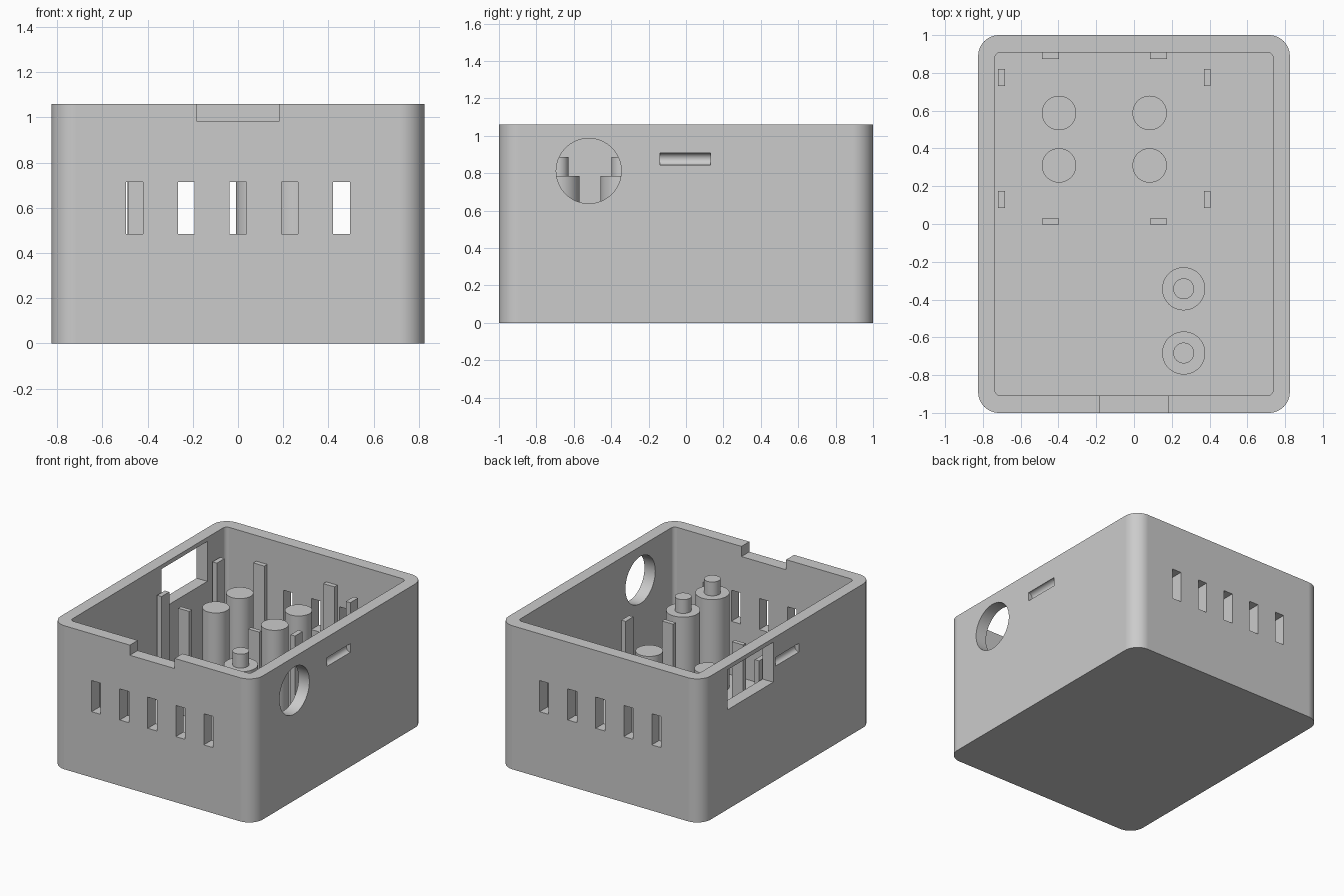
import bpy
import bmesh
from math import cos, sin, pi

cube = bpy.data.objects.get("Cube")
if cube:
    bpy.data.objects.remove(cube, do_unlink=True)

grey = bpy.data.materials.new("plain_grey")
grey.use_nodes = True
grey.diffuse_color = (0.6, 0.6, 0.6, 1)
grey.node_tree.nodes["Principled BSDF"].inputs["Base Color"].default_value = (0.6, 0.6, 0.6, 1)


def prism(name, outline, z0, z1):
    """Upright solid from a counter-clockwise outline."""
    bm = bmesh.new()
    base = bm.faces.new([bm.verts.new((x, y, z0)) for x, y in outline])
    top = bmesh.ops.extrude_face_region(bm, geom=[base])["geom"]
    for v in top:
        if isinstance(v, bmesh.types.BMVert):
            v.co.z = z1
    bmesh.ops.recalc_face_normals(bm, faces=bm.faces)
    mesh = bpy.data.meshes.new(name)
    bm.to_mesh(mesh)
    bm.free()
    mesh.materials.append(grey)
    ob = bpy.data.objects.new(name, mesh)
    bpy.context.collection.objects.link(ob)
    return ob


def box(name, x0, x1, y0, y1, z0, z1):
    return prism(name, [(x0, y0), (x1, y0), (x1, y1), (x0, y1)], z0, z1)


def rounded_box(name, hx, hy, r, z0, z1, steps=12):
    pts = []
    corners = [(1, 1), (-1, 1), (-1, -1), (1, -1)]
    for k, (sx, sy) in enumerate(corners):
        for i in range(steps + 1):
            a = (k + i / steps) * pi / 2
            pts.append((sx * (hx - r) + r * cos(a), sy * (hy - r) + r * sin(a)))
    return prism(name, pts, z0, z1)


def cylinder(name, x, y, r, z0, z1, n=64):
    ring = [(x + r * cos(2 * pi * i / n), y + r * sin(2 * pi * i / n)) for i in range(n)]
    return smooth(prism(name, ring, z0, z1))


def rod(name, location, rotation, r, length):
    bpy.ops.mesh.primitive_cylinder_add(vertices=64, radius=r, depth=length,
                                        location=location, rotation=rotation)
    ob = bpy.context.object
    ob.name = name
    ob.data.materials.append(grey)
    return ob


def activate(ob):
    bpy.ops.object.select_all(action='DESELECT')
    ob.select_set(True)
    bpy.context.view_layer.objects.active = ob


def smooth(ob):
    activate(ob)
    bpy.ops.object.shade_smooth_by_angle(angle=pi / 6)
    return ob


def cut(target, cutter):
    mod = target.modifiers.new("cut", 'BOOLEAN')
    mod.operation = 'DIFFERENCE'
    mod.solver = 'EXACT'
    mod.object = cutter
    activate(target)
    bpy.ops.object.modifier_apply(modifier=mod.name)
    bpy.data.objects.remove(cutter, do_unlink=True)


# Open case with rounded upright corners
FLOOR = 0.09
case = rounded_box("case", 0.825, 1.0, 0.11, 0, 1.06)
cut(case, rounded_box("cavity", 0.737, 0.908, 0.03, FLOOR, 1.3))

# Vent slots through the front and back walls
for i in range(-2, 3):
    x = i * 0.229
    cut(case, box("vent", x - 0.037, x + 0.037, -1.2, 1.2, 0.485, 0.715))

# Notch in the front rim, window in the right wall, round port in the left wall
cut(case, box("notch", -0.183, 0.183, -1.2, -0.8, 0.985, 1.3))
cut(case, box("window", -1.0, -0.65, 0.16, 0.695, 0.735, 1.03))
cut(case, rod("port", (0.8, -0.52, 0.812), (0, pi / 2, 0), 0.174, 0.4))

# Blind half-round snap grooves on both sides
for side in (-1, 1):
    cut(case, rod("groove", (side * 0.825, -0.003, 0.876), (pi / 2, 0, 0), 0.032, 0.27))

smooth(case)
weighted = case.modifiers.new("weighted_normals", 'WEIGHTED_NORMAL')
weighted.keep_sharp = True

# Round supports under the main board
BASE = FLOOR - 0.02
for x in (-0.397, 0.083):
    for y in (0.31, 0.588):
        cylinder("board_support", x, y, 0.091, BASE, 0.782)

# Stepped posts with locating pins
for y in (-0.343, -0.683):
    cylinder("pin_post", 0.263, y, 0.114, BASE, 0.785)
    cylinder("locating_pin", 0.263, y, 0.055, 0.77, 0.887)

# Thin upright guides around the board
for x in (-0.442, 0.13):
    for y0, y1 in ((-0.002, 0.03), (0.874, 0.915)):
        box("end_guide", x - 0.045, x + 0.045, y0, y1, BASE, 0.87)
for x in (-0.702, 0.388):
    for y in (0.13, 0.775):
        box("side_guide", x - 0.018, x + 0.018, y - 0.045, y + 0.045, BASE, 0.87)
